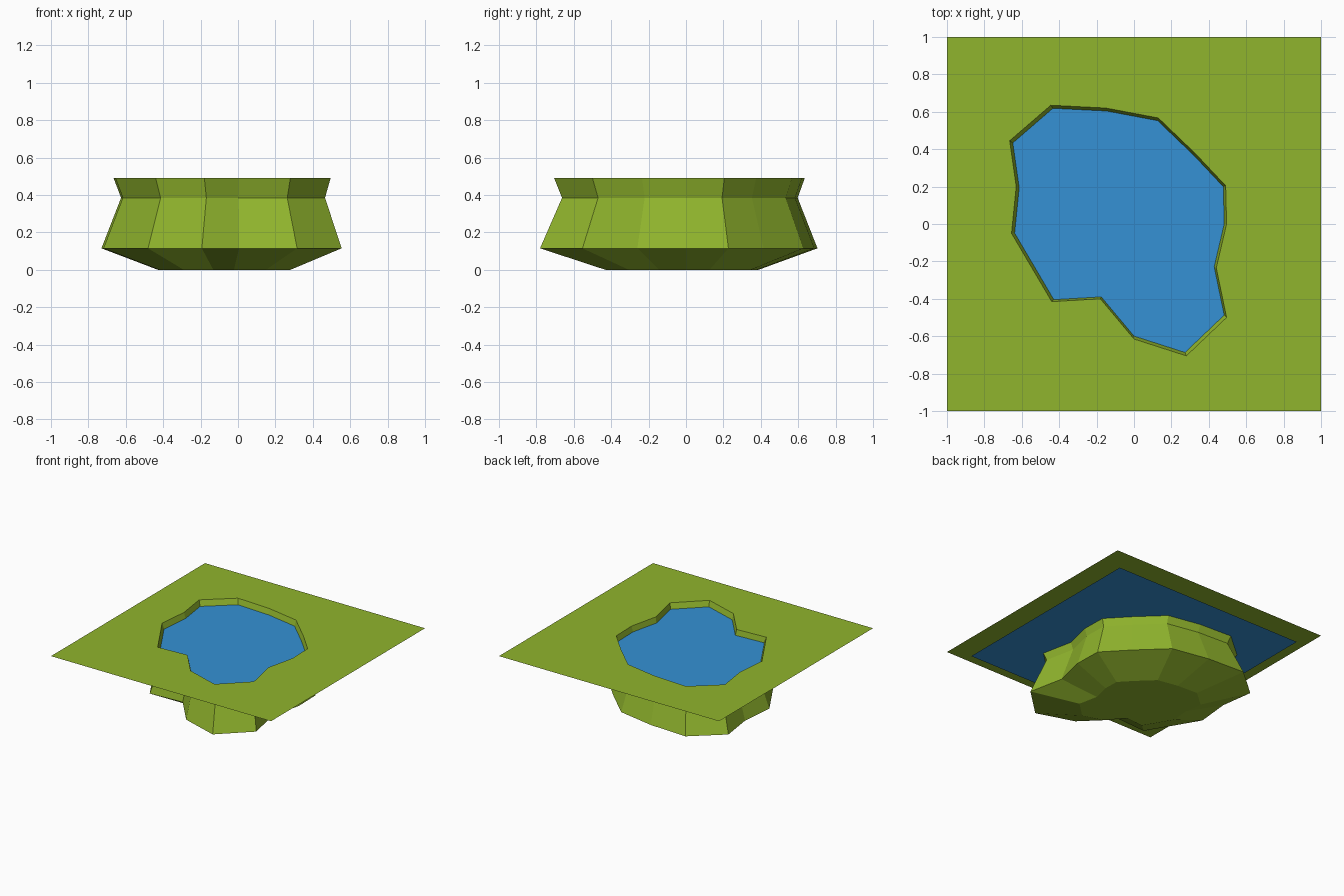
import bpy, bmesh

if "Cube" in bpy.data.objects:
    bpy.data.objects.remove(bpy.data.objects["Cube"])

def material(name, color):
    m = bpy.data.materials.new(name)
    m.diffuse_color = (*color, 1)
    m.use_nodes = True
    m.node_tree.nodes["Principled BSDF"].inputs["Base Color"].default_value = m.diffuse_color
    return m

def finish(bm, name, mat):
    me = bpy.data.meshes.new(name)
    bm.to_mesh(me)
    bm.free()
    me.materials.append(mat)
    ob = bpy.data.objects.new(name, me)
    bpy.context.collection.objects.link(ob)

def square(bm, half, z):
    return [bm.verts.new((x * half, y * half, z))
            for x, y in ((-1, -1), (1, -1), (1, 1), (-1, 1))]

def loop_edges(bm, vs):
    return [bm.edges.new((vs[i - 1], vs[i])) for i in range(len(vs))]

grass = material("grass", (0.28, 0.46, 0.026))
blue = material("water", (0.035, 0.285, 0.66))

# Shoreline, clockwise from above
shore = [(-0.445, 0.635), (-0.15, 0.62), (0.13, 0.567), (0.33, 0.375),
         (0.49, 0.205), (0.495, 0), (0.44, -0.235), (0.495, -0.5),
         (0.28, -0.705), (0, -0.615), (-0.18, -0.4), (-0.44, -0.415),
         (-0.655, -0.05), (-0.63, 0.2), (-0.665, 0.445)]
# Basin rings: scale, x shift, height
rings = [(1, 0, 0.49), (0.94, 0, 0.385), (1.107, 0.006, 0.115), (0.61, -0.022, 0)]

# Ground sheet with pond hole
bm = bmesh.new()
loops = [[bm.verts.new((x * s + dx, y * s, z)) for x, y in shore]
         for s, dx, z in rings]
edges = loop_edges(bm, square(bm, 1, 0.49)) + loop_edges(bm, loops[0])
bmesh.ops.triangle_fill(bm, edges=edges, use_beauty=True, normal=(0, 0, 1))
for f in bm.faces:
    f.normal_update()
    if f.normal.z < 0:
        f.normal_flip()
bmesh.ops.dissolve_limit(bm, angle_limit=0.01, verts=[], edges=bm.edges[:])

# Basin walls and floor
for top, low in zip(loops, loops[1:]):
    for i in range(len(shore)):
        bm.faces.new((top[i - 1], low[i - 1], low[i], top[i]))
bm.faces.new(loops[-1][::-1])
finish(bm, "ground_and_basin", grass)

# Water sheet running under the ground
bm = bmesh.new()
bm.faces.new(square(bm, 0.87, 0.445))
finish(bm, "water", blue)
